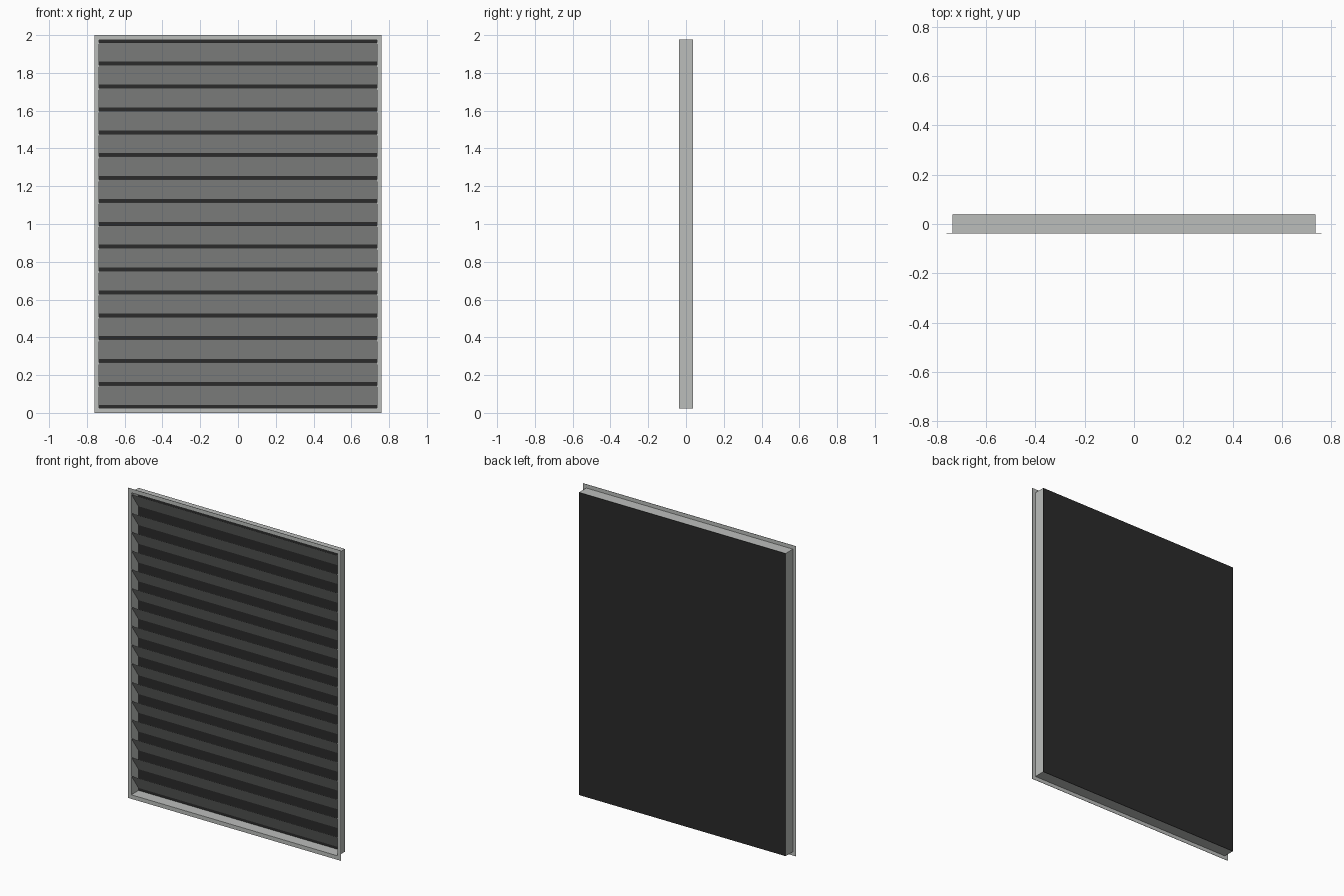
import bpy, bmesh

if "Cube" in bpy.data.objects:
    bpy.data.objects.remove(bpy.data.objects["Cube"])

HW, Z0, Z1 = 0.737, 0.024, 1.976    # half width and height range of the sleeve
FRONT, BACK = -0.038, 0.038
T = 0.002                           # sheet thickness


def material(name, rgb):
    m = bpy.data.materials.new(name)
    m.diffuse_color = (*rgb, 1)
    m.use_nodes = True
    m.node_tree.nodes["Principled BSDF"].inputs["Base Color"].default_value = m.diffuse_color
    return m


metal = material("light grey metal", (0.50, 0.515, 0.50))
dark = material("dark backing", (0.024, 0.024, 0.024))


def add_prism(bm, profile, x0, x1):
    """Extrude a closed (y, z) profile along x."""
    a = [bm.verts.new((x0, y, z)) for y, z in profile]
    b = [bm.verts.new((x1, y, z)) for y, z in profile]
    n = len(profile)
    bm.faces.new(a)
    bm.faces.new(b[::-1])
    for i in range(n):
        j = (i + 1) % n
        bm.faces.new((a[j], a[i], b[i], b[j]))


def add_box(bm, x0, x1, y0, y1, z0, z1):
    add_prism(bm, [(y0, z0), (y1, z0), (y1, z1), (y0, z1)], x0, x1)


def finish(name, bm, mat):
    bmesh.ops.recalc_face_normals(bm, faces=bm.faces[:])
    me = bpy.data.meshes.new(name)
    bm.to_mesh(me)
    bm.free()
    me.materials.append(mat)
    ob = bpy.data.objects.new(name, me)
    bpy.context.collection.objects.link(ob)
    return ob


def add_ring(name, ox, oz0, oz1, ix, iz0, iz1, y0, y1):
    """Rectangular frame between an outer and an inner outline."""
    bm = bmesh.new()
    loops = []
    for y in (y0, y1):
        for x, a, b in ((ox, oz0, oz1), (ix, iz0, iz1)):
            loops.append([bm.verts.new(c) for c in
                          ((-x, y, a), (x, y, a), (x, y, b), (-x, y, b))])
    fo, fi, bo, bi = loops
    for p, q in ((fo, fi), (fi, bi), (bi, bo), (bo, fo)):
        for i in range(4):
            j = (i + 1) % 4
            bm.faces.new((p[i], p[j], q[j], q[i]))
    return finish(name, bm, metal)


# Front flange and the sleeve behind it
add_ring("front_flange", 0.76, 0, 2, HW - T, Z0 + T, Z1 - T, FRONT, FRONT + T)
add_ring("sleeve", HW, Z0, Z1, HW - T, Z0 + T, Z1 - T, FRONT + T, BACK - T)

# Dark backing panel
bm = bmesh.new()
add_box(bm, -HW, HW, BACK - T, BACK, Z0, Z1)
finish("back_panel", bm, dark)

# Sloping slats: front edge high, rear edge low
bm = bmesh.new()
for i in range(16):
    top = 1.962 - i * 0.1211
    low = top - 0.103
    yf, yb = FRONT + 0.003, BACK - T - 0.001
    add_prism(bm, [(yf, top - T), (yb, low), (yb, low + T), (yf, top)],
              -HW + T, HW - T)
finish("slats", bm, metal)
